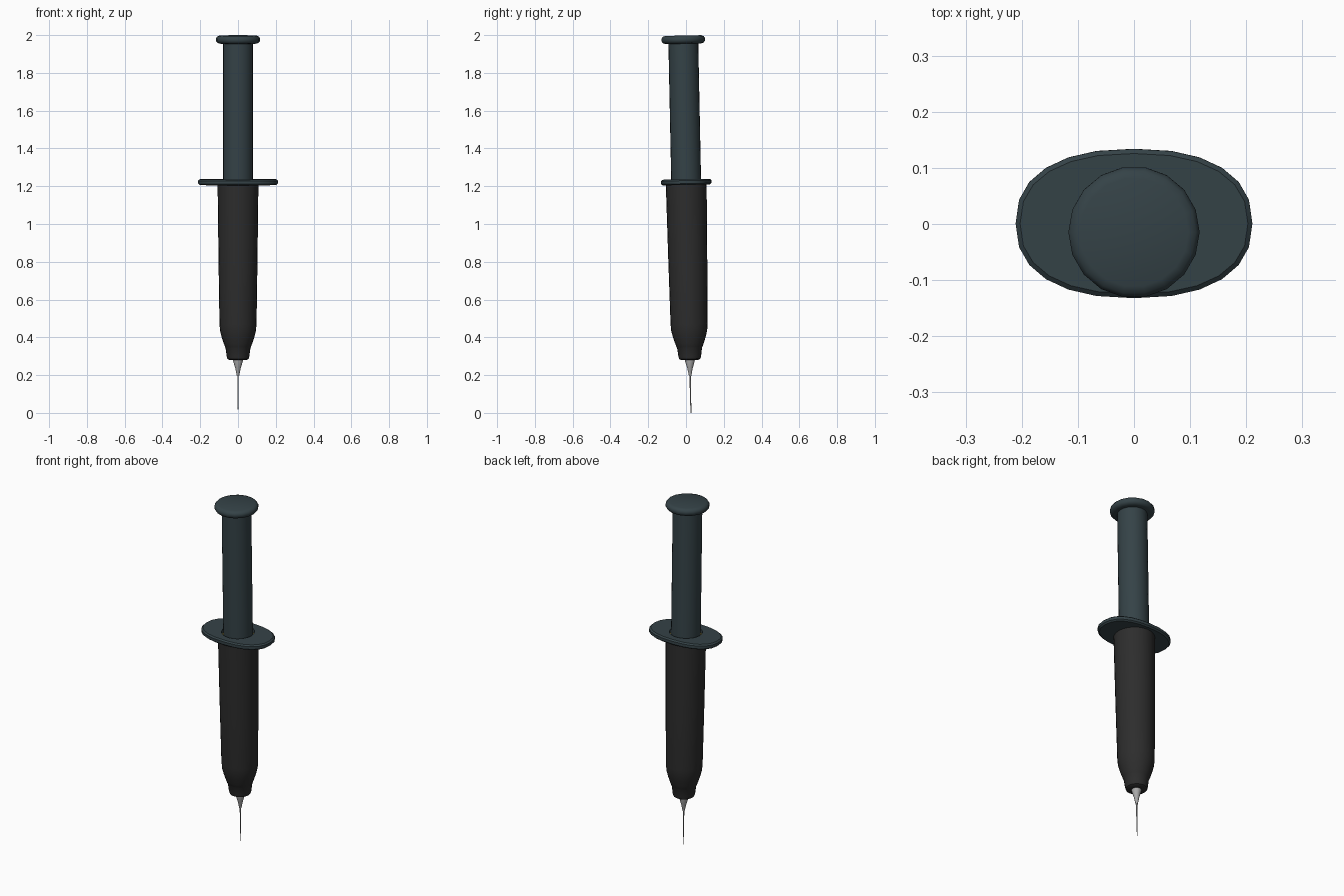
import bpy, bmesh, math
from mathutils import Matrix

if "Cube" in bpy.data.objects:
    bpy.data.objects.remove(bpy.data.objects["Cube"])

# whole syringe leans slightly toward -y
LEAN = Matrix.Translation((0, 0.026, 0)) @ Matrix.Rotation(0.0205, 4, 'X')


def material(name, rgb):
    m = bpy.data.materials.new(name)
    m.diffuse_color = (*rgb, 1)
    m.use_nodes = True
    m.node_tree.nodes["Principled BSDF"].inputs["Base Color"].default_value = m.diffuse_color
    return m


SLATE = material("slate_plastic", (0.035, 0.055, 0.063))
BLACK = material("black_plastic", (0.026, 0.026, 0.026))
STEEL = material("steel", (0.4, 0.4, 0.4))
BRASS = material("brass", (0.2, 0.15, 0.03))


def loft(name, rings, mat, sides=24, closed=False):
    """Skin rings of (rx, ry, z, exponent); closed joins last ring to first."""
    bm = bmesh.new()
    loops = []
    for rx, ry, z, n in rings:
        loop = []
        for i in range(sides):
            a = 2 * math.pi * i / sides
            c, s = math.cos(a), math.sin(a)
            x = math.copysign(abs(c) ** (2 / n), c) * rx
            y = math.copysign(abs(s) ** (2 / n), s) * ry
            loop.append(bm.verts.new((x, y, z)))
        loops.append(loop)
    pairs = list(zip(loops, loops[1:]))
    if closed:
        pairs.append((loops[-1], loops[0]))
    else:
        bm.faces.new(loops[0])
        bm.faces.new(loops[-1])
    for a, b in pairs:
        for i in range(sides):
            j = (i + 1) % sides
            bm.faces.new((a[i], a[j], b[j], b[i]))
    bmesh.ops.recalc_face_normals(bm, faces=bm.faces)
    bm.transform(LEAN)
    me = bpy.data.meshes.new(name)
    bm.to_mesh(me)
    bm.free()
    ob = bpy.data.objects.new(name, me)
    bpy.context.collection.objects.link(ob)
    me.materials.append(mat)
    bpy.ops.object.select_all(action='DESELECT')
    ob.select_set(True)
    bpy.context.view_layer.objects.active = ob
    bpy.ops.object.shade_smooth_by_angle(angle=math.radians(40))
    return ob


def lathe(name, profile, mat, **kw):
    return loft(name, [(r, r, z, 2) for r, z in profile], mat, **kw)


# plunger: rod and thumb rest
lathe("plunger_rod", [(0.079, 0.50), (0.079, 1.965)], SLATE)
lathe("thumb_rest", [(0.095, 1.955), (0.109, 1.959), (0.117, 1.970), (0.117, 1.983),
                     (0.110, 1.993), (0.097, 1.998)], SLATE, sides=18)

# oval finger flange with a round hole for the rod
RX, RY, N = 0.211, 0.133, 2.35
loft("finger_flange", [(0.088, 0.088, 1.207, 2),
                       (RX - 0.008, RY - 0.008, 1.207, N),
                       (RX, RY, 1.214, N), (RX, RY, 1.230, N),
                       (RX - 0.008, RY - 0.008, 1.237, N),
                       (0.088, 0.088, 1.237, 2)], SLATE, closed=True)

# seal ring glimpsed in the gap around the rod
lathe("seal_ring", [(0.078, 1.19), (0.092, 1.19), (0.092, 1.215), (0.078, 1.215)],
      BRASS, closed=True)

# hollow barrel with a rounded shoulder and a stepped nose
lathe("barrel", [(0.088, 1.21), (0.108, 1.21), (0.103, 0.80), (0.098, 0.47),
                 (0.095, 0.435), (0.086, 0.40), (0.076, 0.37), (0.069, 0.35),
                 (0.066, 0.345), (0.060, 0.30), (0.056, 0.286), (0.046, 0.28),
                 (0.020, 0.28), (0.020, 0.45), (0.088, 0.47)], BLACK, closed=True)

# needle hub and thin needle with a flattened tip
lathe("needle_hub", [(0.026, 0.32), (0.026, 0.275), (0.014, 0.235), (0.006, 0.195)],
      STEEL, sides=16)
loft("needle", [(0.004, 0.004, 0.21, 2), (0.003, 0.003, 0.06, 2),
                (0.0006, 0.002, 0.0, 2)], STEEL, sides=8)
